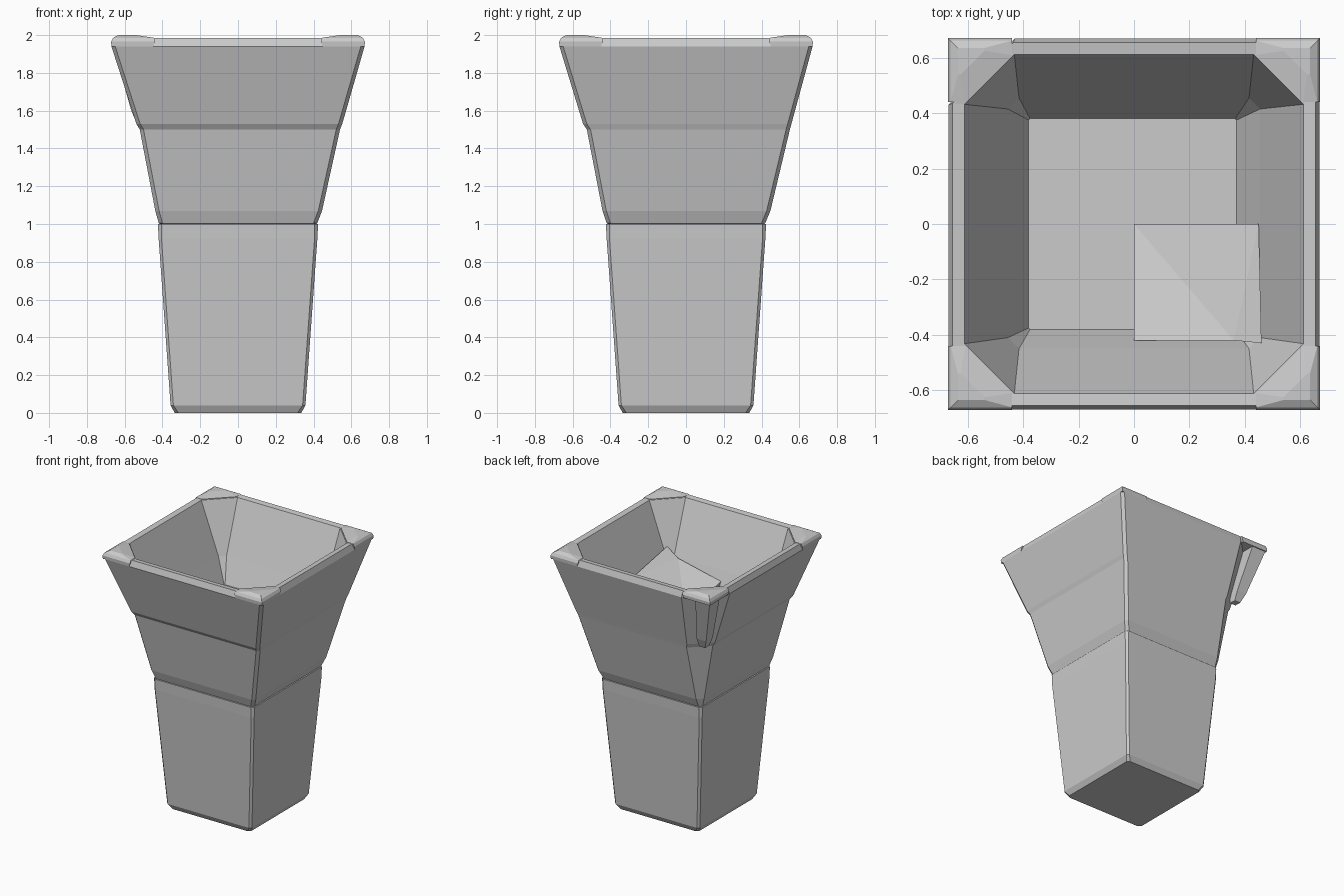
import bpy, bmesh

cube = bpy.data.objects.get("Cube")
if cube:
    bpy.data.objects.remove(cube, do_unlink=True)

stone = bpy.data.materials.new("grey_stone")
stone.use_nodes = True
GREY = (0.6, 0.6, 0.6, 1)
stone.diffuse_color = GREY
stone.node_tree.nodes["Principled BSDF"].inputs["Base Color"].default_value = GREY


def finish(name, bm):
    bmesh.ops.recalc_face_normals(bm, faces=bm.faces)
    mesh = bpy.data.meshes.new(name)
    bm.to_mesh(mesh)
    bm.free()
    mesh.materials.append(stone)
    obj = bpy.data.objects.new(name, mesh)
    bpy.context.collection.objects.link(obj)
    return obj


def ring(right, left, back, front, cut, back_cut=None):
    """Square outline with cut corners; one back corner can be cut deeper."""
    b = cut if back_cut is None else back_cut
    return [(right, front + cut), (right, back - cut), (right - cut, back),
            (left + b, back), (left, back - b), (left, front + cut),
            (left + cut, front), (right - cut, front)]


def loft(name, sections):
    """Skin a stack of (height, outline) sections and close both ends."""
    bm = bmesh.new()
    loops = [[bm.verts.new((x, y, z)) for x, y in pts] for z, pts in sections]
    n = len(loops[0])
    for a, b in zip(loops, loops[1:]):
        for i in range(n):
            j = (i + 1) % n
            bm.faces.new((a[i], a[j], b[j], b[i]))
    bm.faces.new(loops[0])
    bm.faces.new(loops[-1])
    return finish(name, bm)


def even(r, cut, back_cut=None):
    return ring(r, -r, r, -r, cut, back_cut)


# Tapered solid foot
loft("base", [(0, even(0.335, 0.02)), (0.04, even(0.357, 0.015)),
              (0.92, even(0.42, 0.015)), (1.0, even(0.424, 0.02))])

# Flared hollow bowl: up the outside, over the rim and down to the floor
loft("bowl", [
    (0.99, even(0.40, 0.02)),
    (1.005, even(0.42, 0.02)),
    (1.07, ring(0.445, -0.438, 0.447, -0.442, 0.02, 0.04)),
    (1.5, ring(0.54, -0.52, 0.55, -0.525, 0.02, 0.13)),
    (1.53, ring(0.552, -0.538, 0.558, -0.545, 0.02, 0.14)),
    (1.94, even(0.67, 0.02, 0.24)),
    (1.985, even(0.655, 0.05, 0.22)),
    (1.98, even(0.612, 0.18)),
    (1.6, ring(0.455, -0.455, 0.455, -0.45, 0.04)),
    (1.42, ring(0.37, -0.38, 0.38, -0.38, 0.005)),
])

# Raised wedge in the inside front corner
bm = bmesh.new()
outline = [(0, 0), (0.45, 0), (0.46, -0.43), (0.36, -0.42), (0, -0.42)]
heights = (1.43, 1.6, 1.67, 1.61, 1.53)
low = [bm.verts.new((x * 0.85, y * 0.85, 1.41)) for x, y in outline]
top = [bm.verts.new((x, y, z)) for (x, y), z in zip(outline, heights)]
for i in range(5):
    j = (i + 1) % 5
    bm.faces.new((low[i], low[j], top[j], top[i]))
bm.faces.new(low)
for tri in ((0, 1, 3), (1, 2, 3), (0, 3, 4)):
    bm.faces.new([top[k] for k in tri])
finish("inner_wedge", bm)


# Facetted caps on the four rim corners
def corner_cap(name, sx, sy):
    def pts(outer, inner, arm):
        shape = [(outer, outer), (arm, outer), (arm, inner), (inner, arm), (outer, arm)]
        return [(sx * x, sy * y) for x, y in shape]
    loft(name, [(1.94, pts(0.67, 0.615, 0.45)), (1.965, pts(0.672, 0.612, 0.44)),
                (1.985, pts(0.662, 0.61, 0.44)), (2.0, pts(0.635, 0.625, 0.54))])


for side, sx in (("left", 1), ("right", -1)):
    for end, sy in (("back", 1), ("front", -1)):
        corner_cap(f"{end}_{side}_corner_cap", sx, sy)


# Narrow spur filling the top of the open back corner
def spur(r, w):
    return [(-r, r), (-r + w, r), (-r + w, r - w), (-r, r - w)]


loft("corner_spur", [(1.53, spur(0.535, 0.05)), (1.6, spur(0.565, 0.08)),
                     (1.95, spur(0.665, 0.12))])
